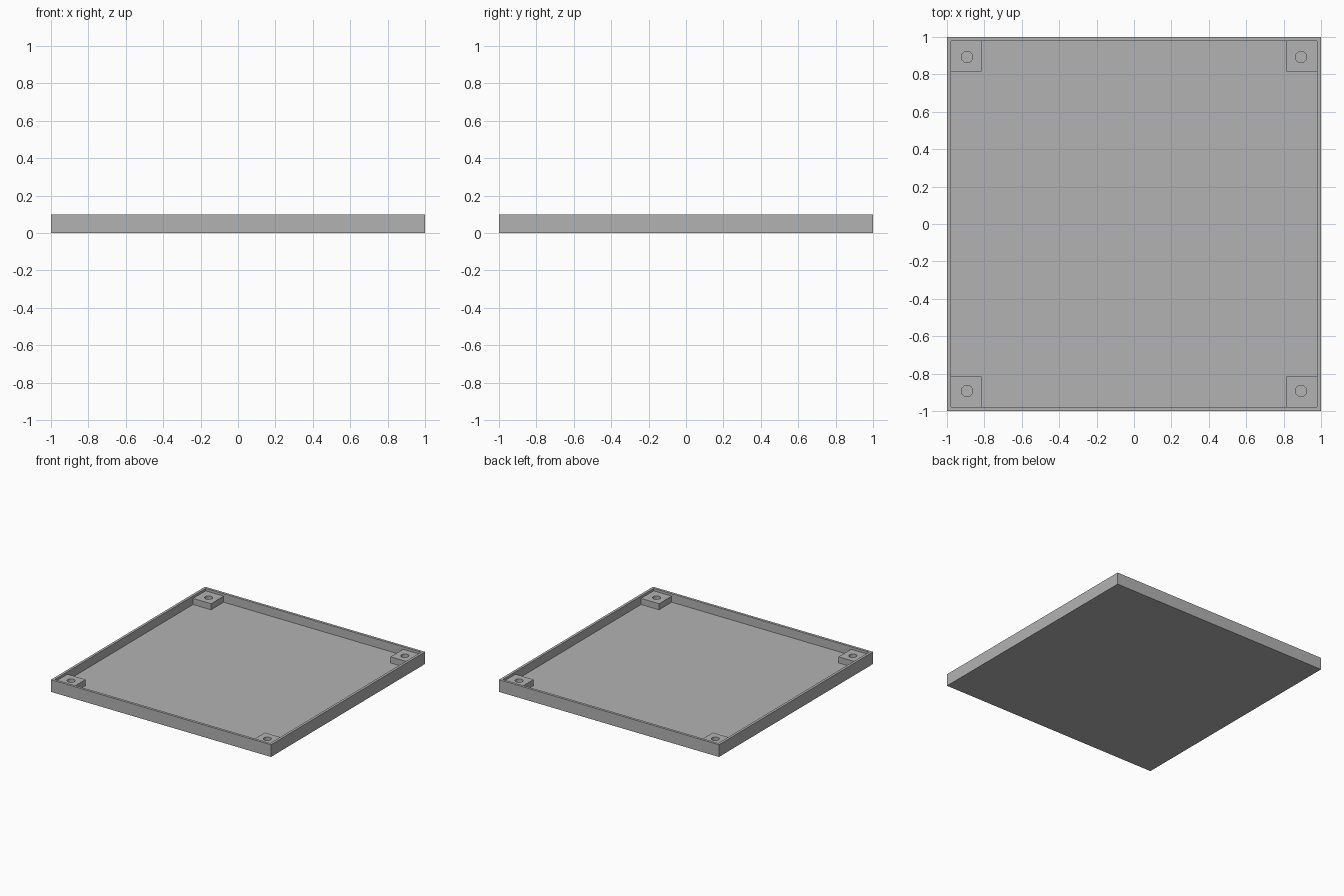
import bpy
import bmesh
from mathutils import Matrix

if "Cube" in bpy.data.objects:
    bpy.data.objects.remove(bpy.data.objects["Cube"], do_unlink=True)

HALF, HEIGHT = 1.0, 0.1
WALL, FLOOR = 0.03, 0.03
POST_INNER, POST_TOP = 0.815, 0.08
HOLE_RADIUS = 0.03
SINK = 0.01  # overlap of the posts into the walls and floor

# Single grey material
GREY = (0.45, 0.45, 0.45, 1)
grey = bpy.data.materials.new("plain grey")
grey.use_nodes = True
grey.diffuse_color = GREY
grey.node_tree.nodes["Principled BSDF"].inputs["Base Color"].default_value = GREY


def add_object(name, bm):
    mesh = bpy.data.meshes.new(name)
    bm.to_mesh(mesh)
    bm.free()
    mesh.materials.append(grey)
    obj = bpy.data.objects.new(name, mesh)
    bpy.context.collection.objects.link(obj)
    return obj


def box(low, high):
    bm = bmesh.new()
    size = [b - a for a, b in zip(low, high)]
    centre = [(a + b) / 2 for a, b in zip(low, high)]
    bmesh.ops.create_cube(bm, size=1, matrix=Matrix.LocRotScale(centre, None, size))
    return bm


# Square tray: inset the top face and push it down to the floor
bm = box((-HALF, -HALF, 0), (HALF, HALF, HEIGHT))
top = max(bm.faces, key=lambda f: f.calc_center_median().z)
bmesh.ops.inset_region(bm, faces=[top], thickness=WALL)
pit = bmesh.ops.extrude_discrete_faces(bm, faces=[top])["faces"][0]
bmesh.ops.translate(bm, verts=pit.verts, vec=(0, 0, FLOOR - HEIGHT))
add_object("tray", bm)

# Corner post with a screw hole, mirrored to all four corners
outer = HALF - WALL + SINK
posts = add_object("corner_posts", box((POST_INNER, POST_INNER, FLOOR - SINK),
                                       (outer, outer, POST_TOP)))
hole_at = (POST_INNER + HALF - WALL) / 2
bm = bmesh.new()
bmesh.ops.create_cone(bm, cap_ends=True, segments=32, radius1=HOLE_RADIUS,
                      radius2=HOLE_RADIUS, depth=HEIGHT * 3,
                      matrix=Matrix.Translation((hole_at, hole_at, FLOOR)))
cutter = add_object("hole_cutter", bm)
cutter.hide_render = True

cut = posts.modifiers.new("screw_hole", "BOOLEAN")
cut.operation = "DIFFERENCE"
cut.solver = "EXACT"
cut.object = cutter
mirror = posts.modifiers.new("four_corners", "MIRROR")
mirror.use_axis = (True, True, False)

bpy.ops.object.select_all(action="DESELECT")
bpy.context.view_layer.objects.active = posts
posts.select_set(True)
for name in ("screw_hole", "four_corners"):
    bpy.ops.object.modifier_apply(modifier=name)
bpy.data.objects.remove(cutter, do_unlink=True)
bpy.ops.object.shade_smooth_by_angle()
